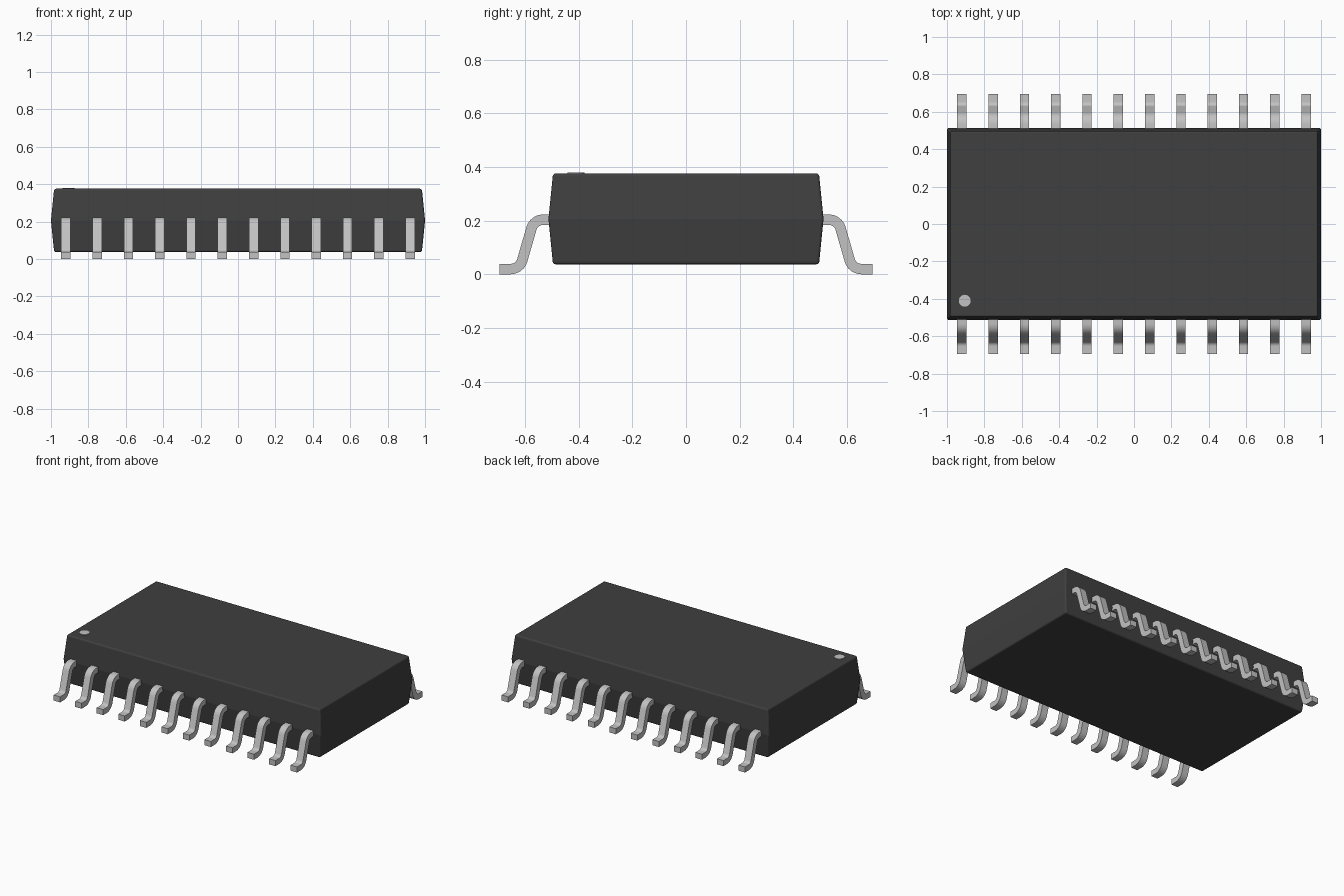
import bpy, bmesh, math
from mathutils import Vector

cube = bpy.data.objects.get("Cube")
if cube:
    bpy.data.objects.remove(cube)


def material(name, colour, roughness):
    m = bpy.data.materials.new(name)
    m.use_nodes = True
    m.diffuse_color = (*colour, 1)
    bsdf = m.node_tree.nodes["Principled BSDF"]
    bsdf.inputs["Base Color"].default_value = (*colour, 1)
    bsdf.inputs["Roughness"].default_value = roughness
    return m


def add_object(name, mesh):
    ob = bpy.data.objects.new(name, mesh)
    bpy.context.collection.objects.link(ob)
    return ob


def to_mesh(bm, name, mat):
    bmesh.ops.recalc_face_normals(bm, faces=bm.faces)
    mesh = bpy.data.meshes.new(name)
    bm.to_mesh(mesh)
    bm.free()
    mesh.materials.append(mat)
    return mesh


plastic = material("charcoal plastic", (0.05, 0.05, 0.05), 0.6)
metal = material("tinned metal", (0.54, 0.54, 0.54), 0.5)

# Body: three stacked rectangles, widest at the parting line
BOTTOM, MID, TOP = 0.037, 0.206, 0.376
bm = bmesh.new()
rings = []
for hx, hy, z in ((0.983, 0.496, BOTTOM), (1.0, 0.513, MID), (0.983, 0.496, TOP)):
    rings.append([bm.verts.new((sx * hx, sy * hy, z))
                  for sx, sy in ((-1, -1), (1, -1), (1, 1), (-1, 1))])
for low, high in zip(rings, rings[1:]):
    for i in range(4):
        j = (i + 1) % 4
        bm.faces.new((low[i], low[j], high[j], high[i]))
bm.faces.new(rings[0])
bm.faces.new(rings[-1])
body = add_object("body", to_mesh(bm, "body", plastic))
bevel = body.modifiers.new("soft edges", 'BEVEL')
bevel.width = 0.01
bevel.segments = 3
bevel.limit_method = 'ANGLE'
bevel.angle_limit = math.radians(30)

# Corner marker disc on the top face
bm = bmesh.new()
bmesh.ops.create_cone(bm, cap_ends=True, segments=24, radius1=0.032, radius2=0.032, depth=0.006)
marker = add_object("corner_marker", to_mesh(bm, "corner_marker", metal))
marker.location = (-0.905, -0.41, TOP + 0.001)


# Lead: gull-wing centreline with rounded bends, thickened and extruded
def rounded_path(points, radius, steps=6):
    """Return (position, normal) pairs along a path with arc corners."""
    pts = [Vector(p) for p in points]
    dirs = [(b - a).normalized() for a, b in zip(pts, pts[1:])]
    left = lambda d: Vector((-d.y, d.x))
    out = [(pts[0], left(dirs[0]))]
    for p, d0, d1 in zip(pts[1:], dirs, dirs[1:]):
        turn = math.atan2(d0.x * d1.y - d0.y * d1.x, d0.dot(d1))
        side = math.copysign(1, turn)
        start = p - d0 * radius * math.tan(abs(turn) / 2)
        centre = start + left(d0) * side * radius
        for i in range(steps + 1):
            a = turn * i / steps
            n = left(Vector((d0.x * math.cos(a) - d0.y * math.sin(a),
                             d0.x * math.sin(a) + d0.y * math.cos(a))))
            out.append((centre - n * side * radius, n))
    out.append((pts[-1], left(dirs[-1])))
    return out


THICK, WIDTH = 0.039, 0.05
path = rounded_path([(0.48, 0.2035), (0.567, 0.2035), (0.62, THICK / 2), (0.695, THICK / 2)], 0.045)
bm = bmesh.new()
sections = []
for p, n in path:
    sections.append([bm.verts.new((sx * WIDTH / 2, -(p.x + n.x * s * THICK / 2), p.y + n.y * s * THICK / 2))
                     for sx, s in ((-1, -1), (1, -1), (1, 1), (-1, 1))])
for a, b in zip(sections, sections[1:]):
    for i in range(4):
        j = (i + 1) % 4
        bm.faces.new((a[i], a[j], b[j], b[i]))
bm.faces.new(sections[0])
bm.faces.new(sections[-1])
lead_mesh = to_mesh(bm, "lead", metal)
lead_mesh.shade_smooth()
lead_mesh.set_sharp_from_angle(angle=math.radians(35))

# Twelve leads on each long side
COUNT, PITCH = 12, 0.1673
for side, turn in (("front", 0), ("back", math.pi)):
    for i in range(COUNT):
        lead = add_object(f"{side}_lead_{i + 1}", lead_mesh)
        lead.location.x = (i - (COUNT - 1) / 2) * PITCH
        lead.rotation_euler.z = turn
